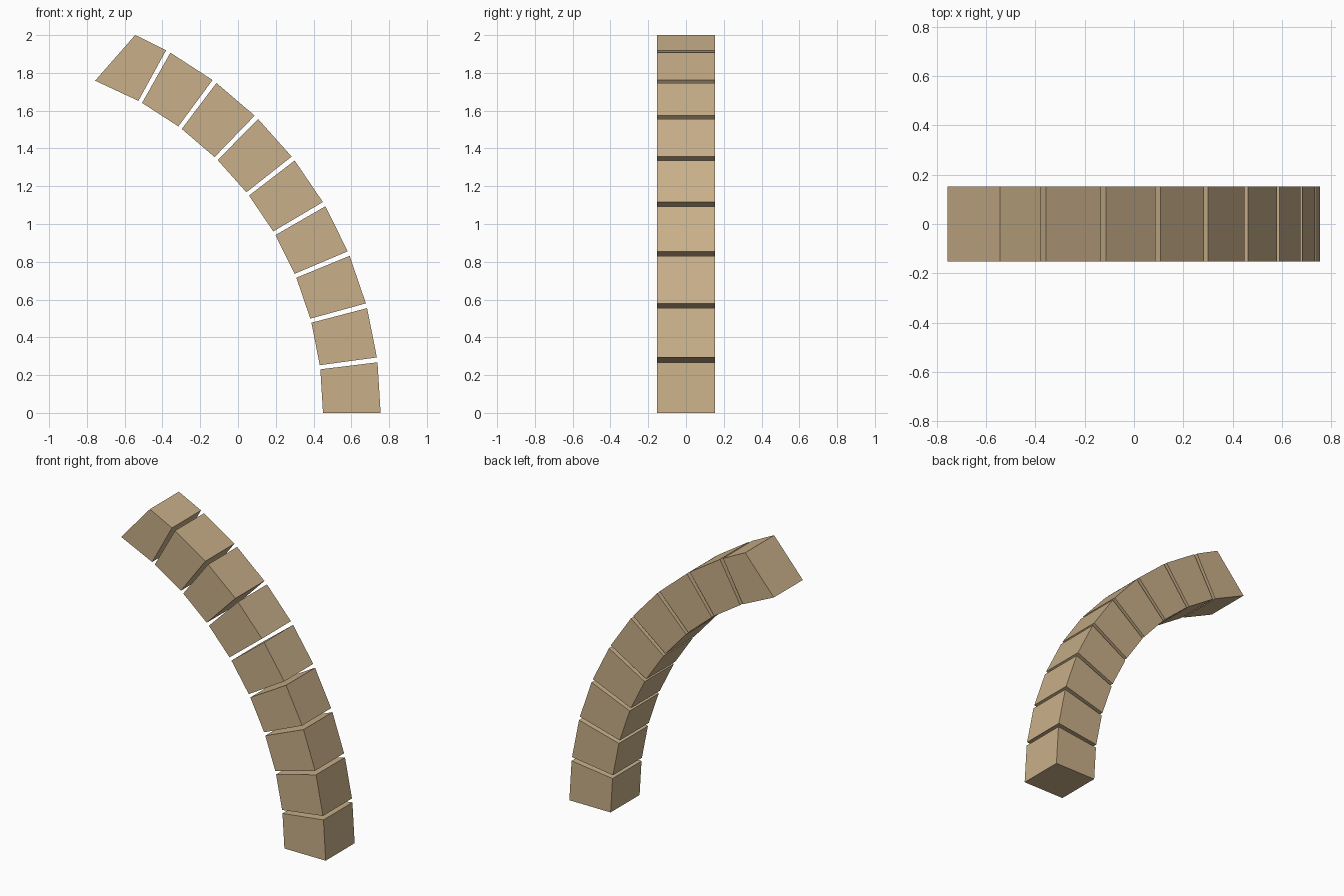
import bpy
import bmesh
from math import radians, sin, cos
from mathutils import Vector

default_cube = bpy.data.objects.get("Cube")
if default_cube:
    bpy.data.objects.remove(default_cube, do_unlink=True)

# Arch layout: the centre lies on the ground, left of the foot
CENTRE_X = -1.435
INNER, OUTER = 1.885, 2.19
HALF_DEPTH = 0.153
COUNT = 9
PITCH, GAP = 7.645, 0.68
TIP_INNER, TIP_OUTER = 68.9, 66.0

# Sandstone colour
stone = bpy.data.materials.new("sandstone")
stone.use_nodes = True
colour = (0.58, 0.43, 0.25, 1)
stone.diffuse_color = colour
shader = stone.node_tree.nodes["Principled BSDF"]
shader.inputs["Base Color"].default_value = colour
shader.inputs["Roughness"].default_value = 0.9


def arc_point(radius, degrees):
    a = radians(degrees)
    return Vector((CENTRE_X + radius * cos(a), -HALF_DEPTH, radius * sin(a)))


def arch_block(name, start, end_inner, end_outer):
    """Wedge block: a four-cornered profile extruded through the depth."""
    corners = [arc_point(INNER, start), arc_point(OUTER, start),
               arc_point(OUTER, end_outer), arc_point(INNER, end_inner)]
    bm = bmesh.new()
    face = bm.faces.new([bm.verts.new(c) for c in corners])
    result = bmesh.ops.extrude_face_region(bm, geom=[face])
    moved = [g for g in result["geom"] if isinstance(g, bmesh.types.BMVert)]
    bmesh.ops.translate(bm, verts=moved, vec=(0, 2 * HALF_DEPTH, 0))
    # Extruding a lone face keeps it as the front wall
    bmesh.ops.recalc_face_normals(bm, faces=bm.faces)
    mesh = bpy.data.meshes.new(name)
    bm.to_mesh(mesh)
    bm.free()
    mesh.materials.append(stone)
    obj = bpy.data.objects.new(name, mesh)
    bpy.context.collection.objects.link(obj)
    return obj


# Row of separated blocks from the foot up
for i in range(COUNT - 1):
    start = i * PITCH + (0.06 if i else 0)
    end = (i + 1) * PITCH + 0.06 - GAP
    arch_block(f"arch_block_{i + 1}", start, end, end)

# Top block with a slanted end
arch_block("arch_tip_block", (COUNT - 1) * PITCH + 0.06, TIP_INNER, TIP_OUTER)
